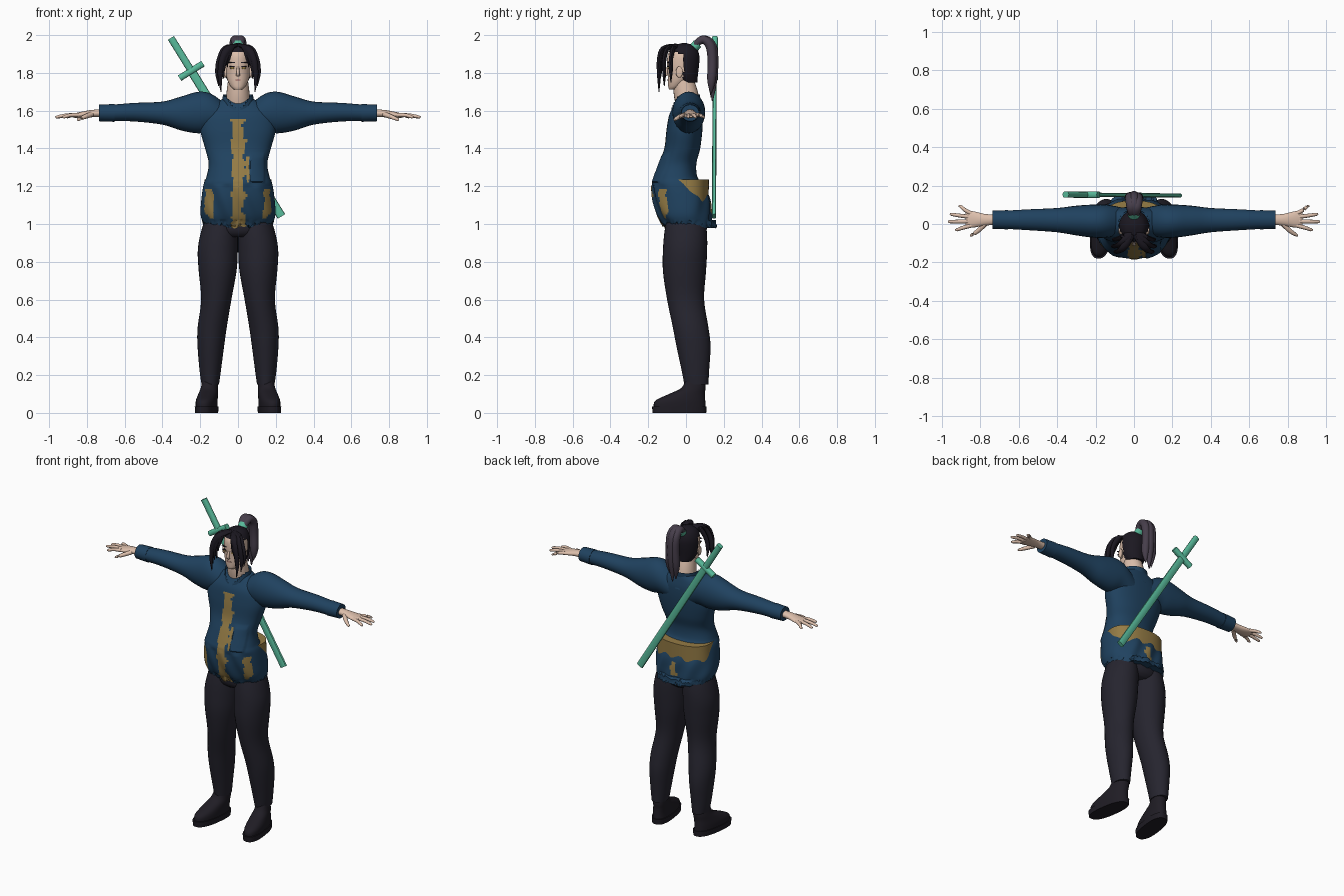
import bpy, bmesh, math, random
from mathutils import Vector

random.seed(4)
cube = bpy.data.objects.get("Cube")
if cube:
    bpy.data.objects.remove(cube)


def material(name, r, g, b):
    m = bpy.data.materials.new(name)
    m.use_nodes = True
    m.diffuse_color = (r, g, b, 1)
    m.node_tree.nodes["Principled BSDF"].inputs["Base Color"].default_value = (r, g, b, 1)
    return m


BLUE = material("jacket_blue", .014, .054, .115)
GOLD = material("shirt_gold", .3, .2, .06)
DARK = material("trouser_charcoal", .019, .018, .028)
SHOE = material("shoe_black", .014, .012, .018)
SKIN = material("skin", .72, .52, .41)
HAIR = material("hair_black", .011, .009, .015)
TAIL = material("ponytail_plum", .062, .048, .07)
TEAL = material("sword_teal", .1, .5, .33)
LIP = material("lip", .45, .24, .2)


def smooth_rows(rows, steps):
    """Catmull-Rom interpolation of centre and radius rows."""
    vs = [Vector(r) for r in rows]
    out = []
    for i in range(len(vs) - 1):
        a, b = vs[i], vs[i + 1]
        before, after = vs[max(i - 1, 0)], vs[min(i + 2, len(vs) - 1)]
        for k in range(steps):
            t = k / steps
            p, q = (b - before) / 2, (after - a) / 2
            out.append(a + p * t + (3 * (b - a) - 2 * p - q) * t**2
                       + (2 * (a - b) + p + q) * t**3)
    return out + [vs[-1]]


AXES = {"X": ((0, 1, 0), (0, 0, 1)), "Y": ((1, 0, 0), (0, 0, 1)), "Z": ((1, 0, 0), (0, 1, 0))}


def loft(name, mats, rows, axis="Z", n=24, steps=4, power=1.0, side=1,
         shape=None, paint=None, drop=None, caps=True):
    """Skin elliptical rings; each row is x, y, z, radius, radius."""
    rows = smooth_rows(rows, steps)
    centres = [Vector((r[0] * side, r[1], r[2])) for r in rows]
    bm = bmesh.new()
    rings = []
    for i, (r, c) in enumerate(zip(rows, centres)):
        if axis == "path":
            t = (centres[min(i + 1, len(rows) - 1)] - centres[max(i - 1, 0)]).normalized()
            ref = Vector((1, 0, 0)) if abs(t.x) < .8 else Vector((0, 1, 0))
            v = t.cross(ref).normalized()
            u = v.cross(t)
        else:
            u, v = map(Vector, AXES[axis])
        ring = []
        for k in range(n):
            a = math.tau * k / n
            ca, sa = (math.copysign(abs(f)**power, f) for f in (math.cos(a), math.sin(a)))
            p = c + u * (ca * r[3]) + v * (sa * r[4])
            ring.append(bm.verts.new(shape(p) if shape else p))
        rings.append(ring)
    for lo, hi in zip(rings, rings[1:]):
        for k in range(n):
            j = (k + 1) % n
            bm.faces.new((lo[k], lo[j], hi[j], hi[k]))
    if caps:
        bm.faces.new(rings[0])
        bm.faces.new(rings[-1])
    bmesh.ops.recalc_face_normals(bm, faces=bm.faces)
    if drop:
        gone = [f for f in bm.faces if drop(f.calc_center_median())]
        bmesh.ops.delete(bm, geom=gone, context="FACES")
    if paint:
        for f in bm.faces:
            f.material_index = paint(f.calc_center_median())
    me = bpy.data.meshes.new(name)
    bm.to_mesh(me)
    bm.free()
    for m in mats:
        me.materials.append(m)
    ob = bpy.data.objects.new(name, me)
    bpy.context.collection.objects.link(ob)
    bpy.ops.object.select_all(action="DESELECT")
    ob.select_set(True)
    bpy.context.view_layer.objects.active = ob
    bpy.ops.object.shade_smooth_by_angle(angle=math.radians(45))
    return ob


# Jacket body: ragged hem, raised pocket, torn openings showing the shirt
def on_pocket(p):
    return .06 < p.x < .14 and p.y < 0 and 1.22 < p.z < 1.36


def cloth(p):
    p = p.copy()
    if on_pocket(p):
        p.y -= .008
    if p.z < 1.02:
        p.z += random.uniform(-.01, .01)
        if p.y > .08 and abs(p.x) < .12:
            p.y += .02
    if p.z < 1.2:
        p.y += .005 * math.sin(p.x * 60 + p.z * 25)
    return p


def cloth_colour(p):
    wobble = .006 * math.sin(p.z * 45) + .004 * math.sin(p.z * 110)
    if p.y < 0:
        opening = abs(p.x - wobble / 2) < .032 + wobble and p.z < 1.56
        slit = .044 < p.x < .06 and 1.22 < p.z < 1.36
        tear = abs(p.x) > .13 and -.14 < p.y + wobble < -.1 and 1.03 < p.z < 1.18
        return int(opening or slit or tear)
    return int(abs(p.x + wobble) < .018 and 1.03 < p.z < 1.12)


loft("jacket_body", [BLUE, GOLD], [
    (0, .015, .985, .165, .125), (0, .005, 1, .182, .13), (0, -.01, 1.05, .198, .143),
    (0, -.025, 1.13, .194, .15), (0, -.045, 1.21, .182, .135), (0, -.055, 1.25, .167, .115),
    (0, -.045, 1.32, .155, .1), (0, -.02, 1.4, .174, .095), (0, -.008, 1.5, .2, .095),
    (0, 0, 1.58, .19, .088), (0, .01, 1.63, .14, .07), (0, .015, 1.665, .075, .055)],
    n=112, steps=6, power=.88, shape=cloth, paint=cloth_colour)
loft("waist_sash", [GOLD], [(0, 0, 1.1, .184, .118), (0, 0, 1.235, .178, .122)],
     n=48, steps=1, power=.85)
loft("collar", [BLUE], [(0, .005, 1.58, .1, .085), (0, 0, 1.63, .085, .075),
                        (0, .005, 1.685, .08, .07)],
     n=40, caps=False, drop=lambda p: p.y < 0 and abs(p.x) < (p.z - 1.58) * .7)

# Trousers
loft("trouser_hips", [DARK], [(0, 0, .93, .1, .08), (0, 0, .97, .165, .11), (0, 0, 1.1, .17, .11)])
for s, tag in ((1, "left"), (-1, "right")):
    loft(tag + "_trouser_leg", [DARK], [
        (.147, .055, .15, .046, .064), (.147, .05, .22, .056, .072),
        (.144, .04, .35, .07, .09), (.137, .025, .45, .077, .094),
        (.115, -.002, .6, .08, .098), (.108, -.008, .75, .1, .114),
        (.107, -.005, .86, .106, .117), (.1, -.002, .95, .098, .113),
        (.09, 0, 1.04, .08, .1)], n=32, side=s)

    # Shoes with toes turned out
    def turn(p, s=s):
        return Vector((p.x - s * (p.y - .05) * .13, p.y, p.z))

    loft(tag + "_shoe_sole", [SHOE], [(.155, -.035, 0, .056, .142), (.155, -.035, .035, .058, .145)],
         side=s, steps=1, n=32, power=.8, shape=turn)
    loft(tag + "_shoe", [SHOE], [
        (.155, -.033, .03, .054, .138), (.155, -.03, .065, .054, .132),
        (.152, .005, .1, .05, .095), (.15, .038, .13, .045, .065),
        (.147, .05, .17, .04, .053)], side=s, n=32, power=.88, shape=turn)

    # Sleeves, cuffs and hands
    loft(tag + "_sleeve", [BLUE], [
        (.06, .015, 1.55, .07, .08), (.14, .015, 1.588, .085, .1), (.21, .015, 1.59, .086, .11),
        (.3, .018, 1.585, .077, .09), (.4, .02, 1.587, .063, .061),
        (.55, .022, 1.592, .054, .049), (.67, .022, 1.588, .047, .043)], axis="X", side=s)
    loft(tag + "_cuff", [BLUE], [(.655, .022, 1.588, .05, .047), (.735, .022, 1.588, .047, .044)],
         axis="X", side=s, steps=1)
    loft(tag + "_palm", [SKIN], [
        (.72, .022, 1.587, .026, .021), (.78, .022, 1.584, .031, .019),
        (.84, .024, 1.577, .043, .015), (.875, .024, 1.573, .038, .01)], axis="X", side=s)
    for finger, y0, x1, y1 in (("index", -.008, .93, -.03), ("middle", .014, .967, .012),
                               ("ring", .036, .957, .05), ("little", .054, .912, .092)):
        loft(f"{tag}_{finger}_finger", [SKIN], [
            (.845, y0, 1.577, .011, .011), ((.845 + x1) / 2, (y0 + y1) / 2, 1.576, .01, .01),
            (x1 - .01, y1, 1.567, .008, .008), (x1, y1, 1.565, .003, .003)],
            axis="path", n=10, side=s)
    loft(tag + "_thumb", [SKIN], [
        (.775, 0, 1.58, .014, .014), (.81, -.035, 1.568, .012, .012),
        (.845, -.058, 1.553, .008, .008), (.852, -.06, 1.55, .003, .003)],
        axis="path", n=10, side=s)

    # Ears and face details
    loft(tag + "_ear", [SKIN], [(.06, -.04, 1.8, .014, .022), (.076, -.035, 1.805, .018, .03),
                               (.08, -.033, 1.807, .01, .02)], axis="X", side=s, n=14)
    loft(tag + "_eye", [GOLD], [(.03, -.099, 1.826, .011, .005), (.03, -.09, 1.826, .013, .006)],
         axis="Y", side=s, n=12, steps=1)
    loft(tag + "_eyelash", [HAIR], [(.031, -.1, 1.834, .016, .003), (.031, -.091, 1.834, .016, .003)],
         axis="Y", side=s, n=10, steps=1)
    loft(tag + "_eyebrow", [HAIR], [(.032, -.099, 1.855, .018, .003), (.032, -.09, 1.855, .018, .003)],
         axis="Y", side=s, n=10, steps=1)

    # Hanging front locks: tip position and thickness
    for i, (x, y, z, w) in enumerate(((.09, -.143, 1.7, .017), (.102, -.115, 1.73, .018),
                                      (.076, -.135, 1.77, .015), (.098, -.08, 1.75, .016),
                                      (.055, -.125, 1.83, .009))):
        loft(f"{tag}_front_lock_{i + 1}", [HAIR], [
            (.01, -.055, 1.945, w, .01), (x * .6, y * .85, 1.93, w * 1.2, .012),
            (x * .93, y, 1.87, w, .011), (x * 1.05, y, (1.87 + z) / 2, w * .75, .01),
            (x, y, z, .002, .002)], axis="path", n=8, side=s)

# Head and neck
loft("neck", [SKIN], [(0, .02, 1.58, .068, .062), (0, .005, 1.66, .064, .066),
                      (0, -.005, 1.72, .058, .062), (0, -.015, 1.78, .05, .05)])
loft("head", [SKIN], [
    (0, -.07, 1.713, .022, .02), (0, -.058, 1.727, .038, .036), (0, -.04, 1.76, .055, .056),
    (0, -.025, 1.8, .064, .072), (0, -.02, 1.85, .069, .08), (0, -.018, 1.9, .065, .077),
    (0, -.015, 1.935, .04, .05), (0, -.015, 1.945, .01, .012)], n=32)
loft("nose", [SKIN], [(0, -.094, 1.835, .006, .006), (0, -.105, 1.8, .009, .009),
                     (0, -.1, 1.785, .01, .006)], axis="path", n=10)
loft("mouth", [LIP], [(0, -.097, 1.762, .016, .005), (0, -.089, 1.762, .018, .006)],
     axis="Y", n=12, steps=1)

# Hair cap, cut away around the face and ears
loft("hair_cap", [HAIR], [
    (0, .015, 1.75, .05, .045), (0, -.005, 1.79, .07, .068), (0, -.014, 1.85, .079, .084),
    (0, -.014, 1.9, .075, .083), (0, -.012, 1.94, .052, .06), (0, -.01, 1.957, .012, .014)],
    n=36, drop=lambda p: p.y < -.015 and p.z < 1.9 + (p.y + .015) * -.2)

# Tied ponytail
loft("hair_tie", [TEAL], [(0, .03, 1.92, .03, .026), (0, .062, 1.955, .03, .026)],
     axis="path", steps=1)
for i, (dx, dy, tip) in enumerate(((0, 0, 1.65), (.02, -.008, 1.69), (-.02, -.006, 1.67))):
    loft(f"ponytail_lock_{i + 1}", [TAIL], [
        (dx * .3, .04, 1.935, .018, .016), (dx * .6, .068, 1.966, .024, .02),
        (dx * .8, .105 + dy, 1.976, .025, .022), (dx, .138 + dy, 1.94, .026, .026),
        (dx, .147 + dy, 1.86, .026, .025), (dx * 1.2, .143 + dy, 1.76, .024, .023),
        (dx, .14 + dy, tip, .003, .003)], axis="path", n=14)

# Sword slung diagonally across the back
start, end = Vector((-.355, .153, 1.985)), Vector((.23, .148, 1.04))
along = (end - start).normalized()
across = Vector((along.z, 0, -along.x)).normalized()


def bar(name, a, b, wide, deep):
    ob = loft(name, [TEAL], [(*a, wide, deep), (*b, wide, deep)], axis="path", n=12, steps=1, power=.7)
    return ob


guard = start + along * .205
bar("sword_hilt", start, guard, .019, .016)
bar("sword_scabbard", guard, end, .023, .011)
bar("sword_guard", guard - across * .073, guard + across * .073, .018, .017)
